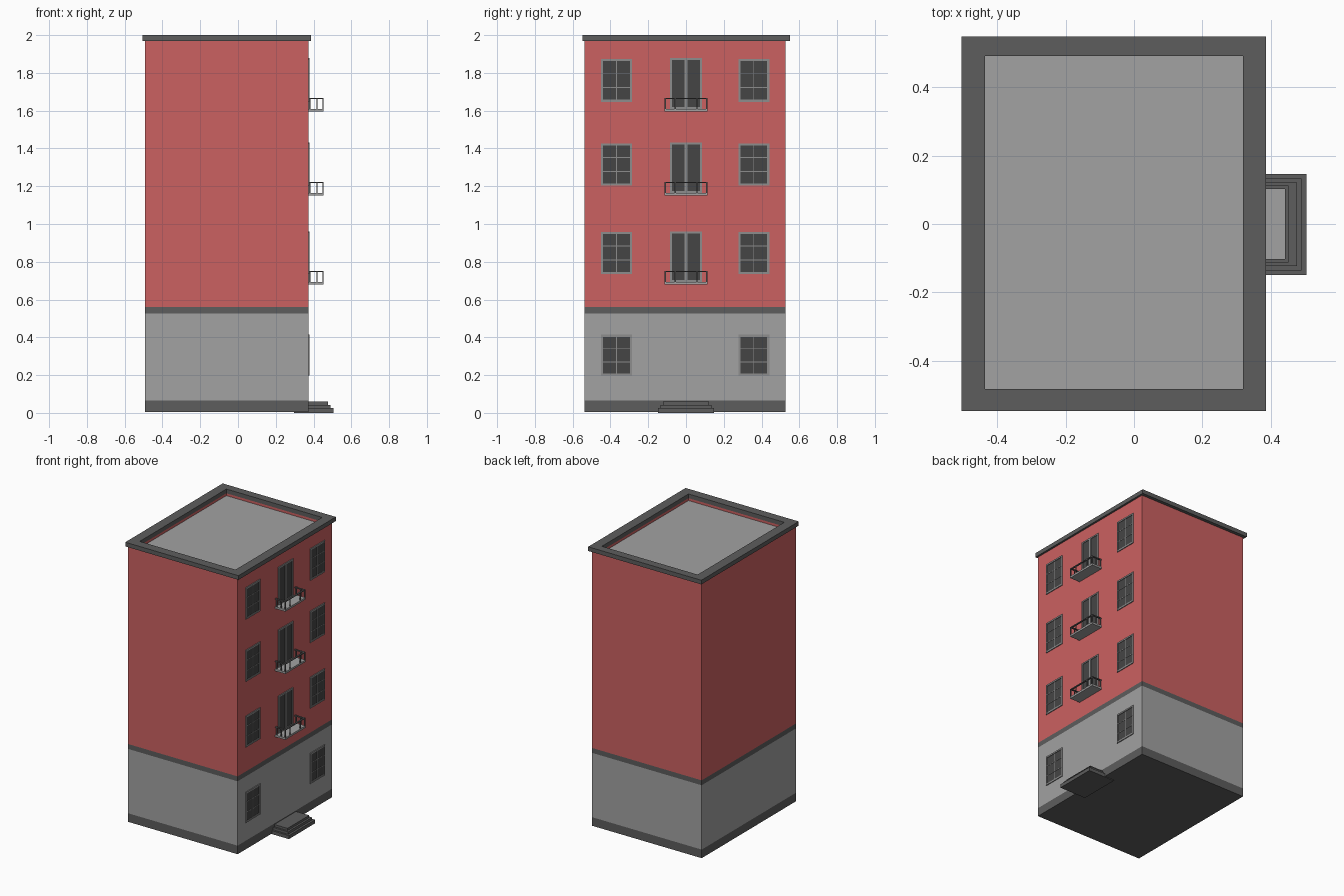
import bpy, bmesh
from mathutils import Matrix, Vector

if "Cube" in bpy.data.objects:
    bpy.data.objects.remove(bpy.data.objects["Cube"])


def material(name, rgb):
    m = bpy.data.materials.new(name)
    m.diffuse_color = (*rgb, 1)
    m.use_nodes = True
    m.node_tree.nodes["Principled BSDF"].inputs["Base Color"].default_value = m.diffuse_color
    return m


RED = material("red_plaster", (0.60, 0.12, 0.12))
LIGHT = material("light_grey", (0.36, 0.36, 0.36))
FRAME = material("frame_grey", (0.27, 0.27, 0.27))
DARK = material("dark_grey", (0.11, 0.11, 0.11))
GLASS = material("dark_glass", (0.06, 0.06, 0.06))


def boxes(name, spans, mat):
    """One object from boxes given as (x0, x1, y0, y1, z0, z1)."""
    bm = bmesh.new()
    for x0, x1, y0, y1, z0, z1 in spans:
        centre = Vector((x0 + x1, y0 + y1, z0 + z1)) / 2
        bmesh.ops.create_cube(bm, size=1, matrix=Matrix.Translation(centre)
                              @ Matrix.Diagonal((x1 - x0, y1 - y0, z1 - z0, 1)))
    me = bpy.data.meshes.new(name)
    bm.to_mesh(me)
    bm.free()
    me.materials.append(mat)
    ob = bpy.data.objects.new(name, me)
    bpy.context.collection.objects.link(ob)
    return ob


def ring(x0, x1, y0, y1, z0, z1, w):
    """Four bars around a rectangle on the facade plane."""
    return [(x0, x1, y0, y0 + w, z0, z1), (x0, x1, y1 - w, y1, z0, z1),
            (x0, x1, y0 + w, y1 - w, z0, z0 + w), (x0, x1, y0 + w, y1 - w, z1 - w, z1)]


# Building body, stacked in horizontal layers
X0, X1, Y0, Y1 = -0.493, 0.373, -0.537, 0.527
for name, z0, z1, mat in (("plinth", 0.005, 0.066, DARK),
                          ("ground_floor_wall", 0.066, 0.525, LIGHT),
                          ("string_course", 0.525, 0.56, DARK),
                          ("upper_wall", 0.56, 1.95, RED)):
    boxes(name, [(X0, X1, Y0, Y1, z0, z1)], mat)

# Parapet: red wall top and dark overhanging cornice around a sunken roof
IX0, IX1, IY0, IY1 = -0.437, 0.319, -0.484, 0.493


def border(ox0, ox1, oy0, oy1, z0, z1):
    return [(ox0, IX0, oy0, oy1, z0, z1), (IX1, ox1, oy0, oy1, z0, z1),
            (IX0, IX1, oy0, IY0, z0, z1), (IX0, IX1, IY1, oy1, z0, z1)]


boxes("parapet_wall", border(X0, X1, Y0, Y1, 1.95, 1.97), RED)
boxes("cornice", border(-0.506, 0.387, -0.548, 0.55, 1.97, 2.0), DARK)
boxes("roof_deck", [(IX0, IX1, IY0, IY1, 1.945, 1.953)], LIGHT)

# Entrance steps
boxes("entrance_steps",
      [(0.296, 0.506, -0.149, 0.147, 0.0, 0.025),
       (0.296, 0.491, -0.136, 0.134, 0.025, 0.043),
       (0.296, 0.477, -0.123, 0.121, 0.043, 0.059)], DARK)


# Windows: two by three panes
def window(tag, yc, z0, z1):
    y0, y1 = yc - 0.082, yc + 0.082
    boxes("window_glass_" + tag, [(X1 - 0.01, X1 + 0.002, y0 + .005, y1 - .005, z0 + .005, z1 - .005)], GLASS)
    bars = ring(X1 - 0.01, X1 + 0.006, y0, y1, z0, z1, 0.011)
    bars.append((X1, X1 + 0.004, yc - 0.002, yc + 0.002, z0 + .011, z1 - .011))
    for k in (1, 2):
        z = z0 + (z1 - z0) * k / 3
        bars.append((X1, X1 + 0.004, y0 + .011, y1 - .011, z - 0.002, z + 0.002))
    boxes("window_frame_" + tag, bars, FRAME)


# Balcony door with two leaves
def door(tag, z0, z1):
    boxes("door_glass_" + tag, [(X1 - 0.01, X1 + 0.002, -0.08, 0.08, z0, z1 - 0.005)], GLASS)
    boxes("door_frame_" + tag, ring(X1 - 0.01, X1 + 0.006, -0.084, 0.084, z0, z1, 0.010)
          + [(X1, X1 + 0.006, -0.008, 0.008, z0 + 0.01, z1 - 0.01)], FRAME)


# Balcony: slab, posts and flat handrail
def balcony(tag, z):
    out, ya, yb, top = 0.453, -0.113, 0.113, z + 0.072
    boxes("balcony_slab_" + tag, [(X1, out, ya, yb, z, z + 0.014)], LIGHT)
    t = 0.006
    rail = [(out - 0.011, out, ya, yb, top - t, top)]
    for y in (ya, yb - 0.011):
        rail.append((X1, out - 0.011, y, y + 0.011, top - t, top))
    for y in (ya, -0.06, 0.056, yb - t):
        rail.append((out - t, out, y, y + t, z + 0.014, top - t))
    for y in (ya, yb - t):
        for x in (X1 + 0.006, 0.415):
            rail.append((x, x + t, y, y + t, z + 0.014, top - t))
    boxes("balcony_railing_" + tag, rail, DARK)


for floor, (z0, z1) in enumerate(((0.197, 0.414), (0.735, 0.957), (1.203, 1.427), (1.647, 1.873))):
    for side, yc in (("left", -0.368), ("right", 0.359)):
        window(f"{side}_{floor}", yc, z0, z1)
for floor, (z, top) in enumerate(((0.68, 0.96), (1.15, 1.432), (1.595, 1.878)), 1):
    door(str(floor), z + 0.014, top)
    balcony(str(floor), z)
